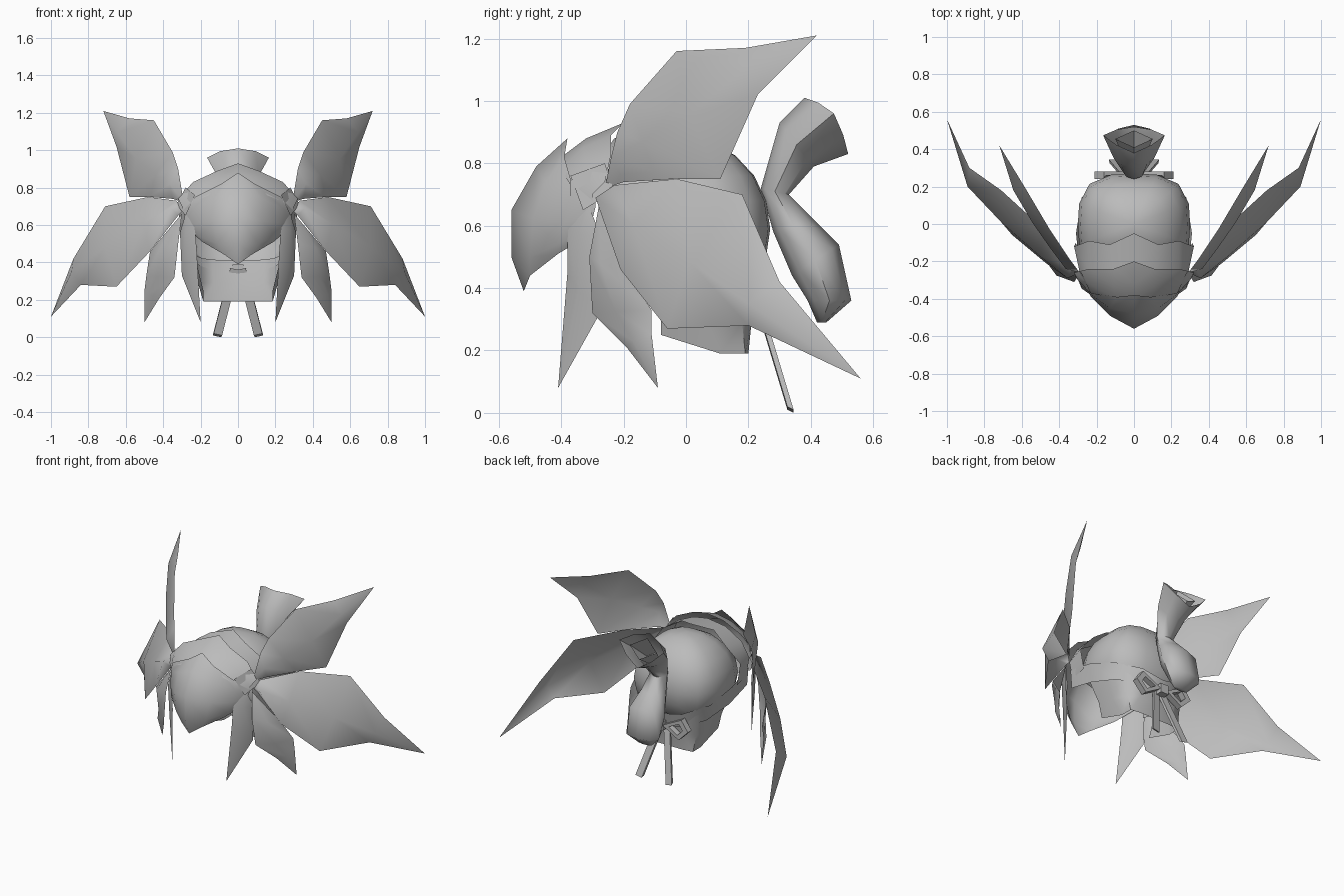
import bpy, bmesh, math
from mathutils import Vector

if "Cube" in bpy.data.objects:
    bpy.data.objects.remove(bpy.data.objects["Cube"], do_unlink=True)

UNIT = 0.01  # coordinates below are in hundredths

grey = bpy.data.materials.new("plain_grey")
grey.use_nodes = True
grey.diffuse_color = (0.5, 0.5, 0.5, 1)
grey.node_tree.nodes["Principled BSDF"].inputs["Base Color"].default_value = grey.diffuse_color


def finish(name, bm, mirror=False, angle=60):
    """Turn a bmesh into a smooth shaded object, optionally mirrored in x."""
    bmesh.ops.remove_doubles(bm, verts=bm.verts, dist=0.0005)
    bmesh.ops.recalc_face_normals(bm, faces=bm.faces)
    mesh = bpy.data.meshes.new(name)
    bm.to_mesh(mesh)
    bm.free()
    mesh.materials.append(grey)
    obj = bpy.data.objects.new(name, mesh)
    bpy.context.collection.objects.link(obj)
    if mirror:
        mod = obj.modifiers.new("Mirror", "MIRROR")
        mod.merge_threshold = 0.001
    bpy.ops.object.select_all(action="DESELECT")
    bpy.context.view_layer.objects.active = obj
    obj.select_set(True)
    bpy.ops.object.shade_smooth_by_angle(angle=math.radians(angle))


def grid(bm, rows, closed=False):
    """Skin rows of points (in metres) with quads."""
    rings = [[bm.verts.new(p) for p in row] for row in rows]
    n = len(rings[0])
    for a, b in zip(rings, rings[1:]):
        for i in range(n if closed else n - 1):
            j = (i + 1) % n
            bm.faces.new((a[i], a[j], b[j], b[i]))
    return rings


def scaled(points):
    return [Vector(p) * UNIT for p in points]


def petal(name, root, pairs, tip, bulge):
    """Petal from root to tip: edge point pairs with a raised midrib."""
    rows = [scaled([root] * 3)]
    for a, b in pairs:
        a, b = scaled((a, b))
        rows.append([a, (a + b) / 2 + Vector(bulge) * UNIT, b])
    rows.append(scaled([tip] * 3))
    bm = bmesh.new()
    grid(bm, rows)
    bmesh.ops.dissolve_degenerate(bm, edges=bm.edges, dist=0.0001)
    finish(name, bm, mirror=True, angle=80)


def plate(name, rows):
    """Mirrored armour plate, each row running from the centre to the side."""
    bm = bmesh.new()
    grid(bm, [scaled(r) for r in rows])
    finish(name, bm, mirror=True)


def loft(name, sections, sides, rim_lift=0):
    """Tube through sections: front (y, z), back (y, z), half width and
    corner power (one is round, two is a diamond). The sides of the first
    ring can be lifted along the mouth's direction."""
    rows = []
    for fy, fz, by, bz, w, power in sections:
        row = []
        lift = 0 if rows else rim_lift
        for i in range(sides):
            t = math.tau * i / sides
            c, s = [math.copysign(abs(v) ** power, v) for v in (math.cos(t), math.sin(t))]
            k = (1 - c) / 2
            up = lift * abs(s)
            row.append((w * s, fy + (by - fy) * k + up * 0.6, fz + (bz - fz) * k + up))
        rows.append(scaled(row))
    bm = bmesh.new()
    rings = grid(bm, rows, closed=True)
    bm.faces.new(rings[-1])
    finish(name, bm)


# Large wing petals
petal("upper_wing", (29, -26, 72),
      [((32, -22, 90), (35, -20, 74)),
       ((35, -18, 99), (47, -4, 75)),
       ((45, -3, 116), (58, 11, 75)),
       ((58, 19, 117), (65, 23, 102))], (72, 42, 121), (3, -3, 0))
petal("lower_wing", (29, -26, 68),
      [((33, -23, 73), (32, -25, 65)),
       ((48, -3, 75), (47, -21, 46)),
       ((71, 18, 70), (65, -6, 27)),
       ((88, 30, 42), (84, 20, 28))], (100, 56, 11), (3, -5, 0))

# Small hanging leaves
petal("front_leaf", (28, -31, 66),
      [((23, -38, 59), (31, -27, 56)),
       ((22, -38, 45), (30, -27, 33))], (20, -41, 8), (1, -2, 0))
petal("side_leaf", (30, -28, 66),
      [((32, -31, 50), (47, -20, 46)),
       ((34, -30, 32), (49, -11, 33)),
       ((42, -19, 21), (50, -11, 25))], (50, -9, 8), (2, -2, 0))

# Head plates: pointed visor and two overlapping bands
plate("visor", [
    [(0, -38, 88), (9, -39, 82), (23, -37, 75), (28, -29, 69)],
    [(0, -48, 79), (13, -45, 74), (24, -37, 69), (29, -29, 66)],
    [(0, -56, 65), (13, -49, 62), (23, -39, 61), (28, -30, 62)],
    [(0, -56, 50), (11, -50, 50), (21, -41, 54), (27, -31, 59)],
    [(0, -52, 39), (7, -50, 44), (19, -41, 51), (26, -31, 57)]])
plate("middle_band", [
    [(0, -40, 82), (10, -40, 78), (23, -37, 73), (28, -30, 65)],
    [(0, -32, 88), (11, -33, 85), (24, -32, 79), (30, -30, 70)],
    [(0, -20, 93), (11, -24, 89), (24, -24, 83), (32, -26, 74)]])
plate("rear_band", [
    [(0, -23, 88), (12, -25, 85), (24, -25, 78), (29, -26, 68), (28, -24, 56)],
    [(0, -5, 91), (13, -11, 88), (24, -9, 80), (32, -12, 70), (31, -10, 56)]])

# Square tile covering each wing root
plate("wing_root_tile", [[(23, -37, 76), (28, -26, 80)],
                         [(28, -33, 65), (33, -23, 71)]])

# Rounded hollow body shell, slightly boxy from above, open below the sash
bm = bmesh.new()
bmesh.ops.create_uvsphere(bm, u_segments=16, v_segments=10, radius=1)
for v in bm.verts:
    x, y, z = v.co
    r = math.hypot(x, y)
    if r > 0.01:
        f = (abs(x / r) ** 3 + abs(y / r) ** 3) ** (-1 / 3)
        x, y = x * f, y * f
    v.co = (0.3 * x, 0.27 * y, 0.59 + 0.29 * z)
bmesh.ops.bisect_plane(bm, geom=bm.verts[:] + bm.edges[:] + bm.faces[:],
                       plane_co=(0, 0, 0.48), plane_no=(0, 0.35, 1), clear_inner=True)
finish("body_shell", bm)

# Sash running around the shell down to the bow
plate("sash", [[(29, -25, 62), (31, -5, 57), (28, 14, 51), (15, 26, 46), (0, 27, 43)],
               [(28, -25, 50), (29, -5, 45), (25, 14, 40), (14, 23, 36), (0, 25, 33)]])

# Skirt hanging from the back and sides of the shell, open at the front
plate("skirt", [[(0, 25, 42), (14, 24, 43), (22, 18, 44), (26, 5, 47), (26, -12, 52)],
                [(0, 21, 29), (13, 21, 29), (20, 18, 29), (22, 6, 31), (21, -8, 35)],
                [(0, 20, 19), (12, 20, 19), (18.5, 19, 19), (18.5, 11, 19), (18.5, -8, 25)]])

# Tail: flared cup with a diamond rim, pinched neck and hanging bulb
loft("tail_cup", [(38, 101, 52, 83, 16.5, 1.6), (30, 93, 41, 79, 11, 1.3),
                  (24, 72, 33, 70, 6, 1), (28, 58, 41, 62, 9, 1),
                  (34, 44, 49, 54, 13, 1), (39, 36, 53, 36, 12, 1),
                  (42, 29, 45, 29, 5, 1)], 8, rim_lift=4)
loft("cup_lining", [(41, 99, 50, 88, 10, 1), (32, 86, 37, 80, 5, 1)], 4)

# Bow at the tail base: loops, trailing ribbons and knot
bm = bmesh.new()
outer, inner = [], []
for x, z in ((2, 36), (16, 43), (21, 36), (14, 29)):
    outer.append((x, z))
    inner.append((12 + (x - 12) * 0.55, 36 + (z - 36) * 0.55))
section = [(outer, 24), (outer, 28), (inner, 28), (inner, 24), (outer, 24)]
grid(bm, [scaled([(x, y, z) for x, z in pts]) for pts, y in section], closed=True)
finish("bow_loop", bm, mirror=True, angle=30)

bm = bmesh.new()
grid(bm, [scaled([(x - 2.5, y - 1, z), (x + 2, y - 1, z + 1),
                  (x + 2.5, y + 1, z), (x - 2, y + 1, z - 1)])
          for x, y, z in ((2, 23, 36), (11, 33.5, 1))], closed=True)
bmesh.ops.holes_fill(bm, edges=bm.edges)
finish("bow_ribbon", bm, mirror=True, angle=30)

bm = bmesh.new()
bmesh.ops.create_cube(bm, size=0.06)
bmesh.ops.translate(bm, verts=bm.verts, vec=(0, 0.26, 0.36))
finish("bow_knot", bm, angle=30)
